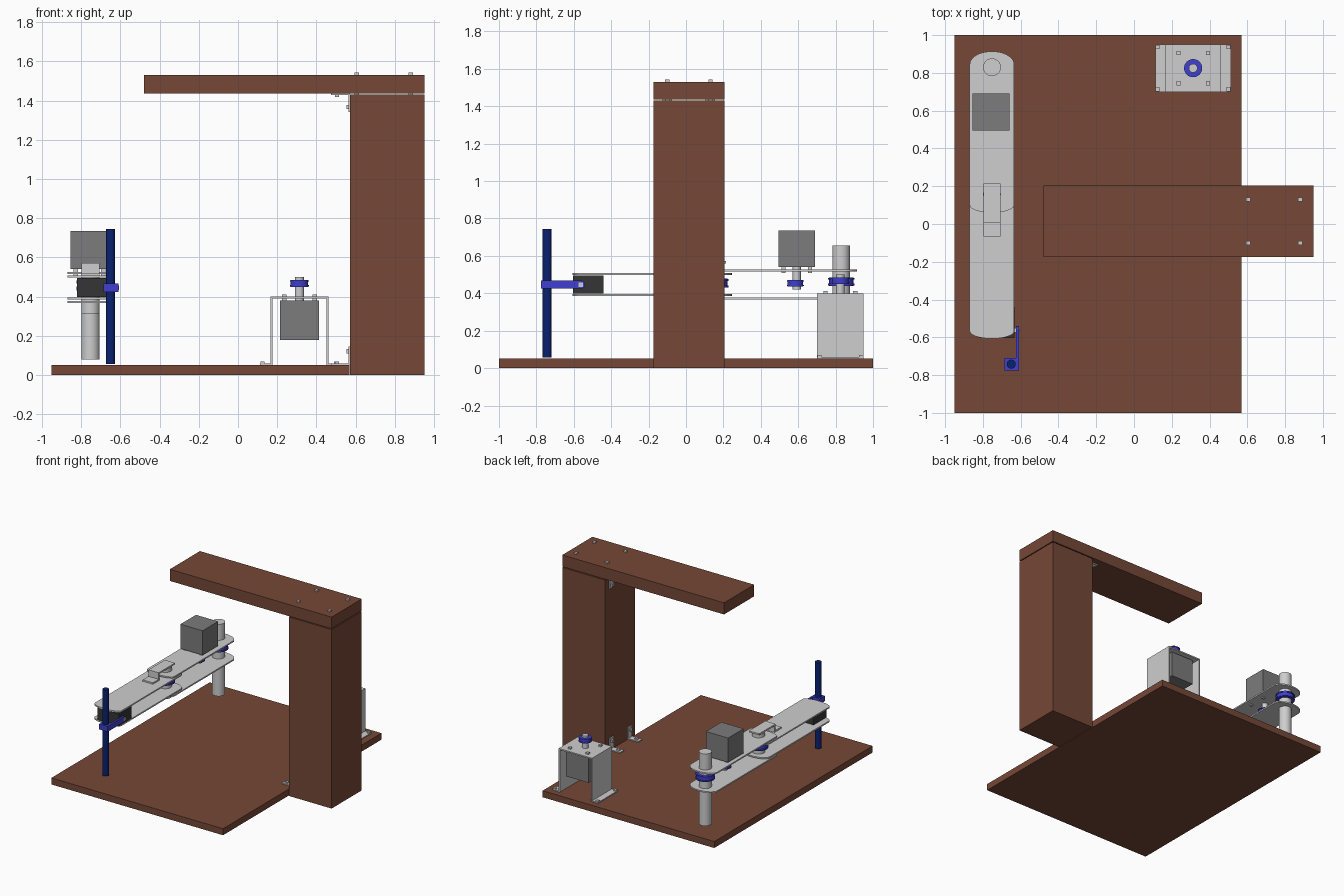
import bpy, bmesh, math

if "Cube" in bpy.data.objects:
    bpy.data.objects.remove(bpy.data.objects["Cube"])

def material(name, rgb):
    m = bpy.data.materials.new(name)
    m.diffuse_color = (*rgb, 1)
    m.use_nodes = True
    m.node_tree.nodes["Principled BSDF"].inputs["Base Color"].default_value = m.diffuse_color
    return m

WOOD = material("brown wood", (0.18, 0.065, 0.038))
METAL = material("light metal", (0.62, 0.62, 0.62))
GREY = material("motor grey", (0.20, 0.20, 0.20))
DARK = material("servo black", (0.035, 0.035, 0.035))
BLUE = material("bright blue", (0.05, 0.05, 0.62))
NAVY = material("navy", (0.003, 0.015, 0.16))

def finish(bm, name, mat, smooth=False):
    bmesh.ops.recalc_face_normals(bm, faces=bm.faces)
    me = bpy.data.meshes.new(name)
    bm.to_mesh(me)
    bm.free()
    me.materials.append(mat)
    ob = bpy.data.objects.new(name, me)
    bpy.context.collection.objects.link(ob)
    if smooth:
        bpy.ops.object.select_all(action='DESELECT')
        ob.select_set(True)
        bpy.context.view_layer.objects.active = ob
        bpy.ops.object.shade_smooth_by_angle(angle=math.radians(35))
    return ob

def box(name, mat, x0, x1, y0, y1, z0, z1):
    bm = bmesh.new()
    bmesh.ops.create_cube(bm, size=1)
    for v in bm.verts:
        v.co = (x1 if v.co.x > 0 else x0, y1 if v.co.y > 0 else y0, z1 if v.co.z > 0 else z0)
    return finish(bm, name, mat)

def prism(name, mat, pts, axis, a0, a1, smooth=False):
    """Extrude a 2D outline along an axis: z takes (x, y), x takes (y, z), y takes (x, z)."""
    put = {'z': lambda p, a: (p[0], p[1], a), 'x': lambda p, a: (a, p[0], p[1]),
           'y': lambda p, a: (p[0], a, p[1])}[axis]
    bm = bmesh.new()
    lo = [bm.verts.new(put(p, a0)) for p in pts]
    hi = [bm.verts.new(put(p, a1)) for p in pts]
    bm.faces.new(lo)
    bm.faces.new(hi)
    for i in range(len(pts)):
        j = (i + 1) % len(pts)
        bm.faces.new((lo[i], lo[j], hi[j], hi[i]))
    return finish(bm, name, mat, smooth)

def cyl(name, mat, x, y, r, z0, z1, n=32):
    pts = [(x + r * math.cos(2 * math.pi * i / n), y + r * math.sin(2 * math.pi * i / n)) for i in range(n)]
    return prism(name, mat, pts, 'z', z0, z1, True)

def bolt(x, y, z0, z1):
    box("bolt", METAL, x - .011, x + .011, y - .011, y + .011, z0, z1)

def pulley(name, x, y, r, z0, z1):
    # two flanges around a slightly narrower belt drum
    cyl(name + "_drum", BLUE, x, y, r * .93, z0, z1)
    t = (z1 - z0) * .25
    cyl(name + "_lower_flange", BLUE, x, y, r, z0 + .002, z0 + t)
    cyl(name + "_upper_flange", BLUE, x, y, r, z1 - t, z1 - .002)

# wooden frame
Y0, Y1 = -.175, .205
box("base_board", WOOD, -.95, .568, -1, 1, 0, .052)
box("column", WOOD, .572, .95, Y0, Y1, 0, 1.43)
box("overhead_arm", WOOD, -.48, .95, Y0, Y1, 1.437, 1.53)

# corner brackets and arm bolts
for y in (-.10, .13):
    for name, zf, s in (("lower_corner_bracket", .052, 1), ("upper_corner_bracket", 1.437, -1)):
        t = .008
        pts = [(.571, zf), (.475, zf), (.475, zf + s * t), (.571 - t, zf + s * t),
               (.571 - t, zf + s * .095), (.571, zf + s * .095)]
        prism(name, METAL, pts, 'y', y - .025, y + .025)
        za, zb = sorted((zf, zf + s * .018))
        bolt(.505, y, za, zb)
        zc = zf + s * .07
        box("bolt", METAL, .552, .571, y - .011, y + .011, zc - .011, zc + .011)
    for x in (.605, .88):
        bolt(x, y, 1.43, 1.542)

# floor motor in its folded bracket
MX, MY = .313, .825
half = [(0, .40), (.148, .40), (.148, .06), (.20, .06), (.20, .052), (.138, .052), (.138, .39), (0, .39)]
outline = [(MX + a, z) for a, z in half[1:-1]] + [(MX - a, z) for a, z in reversed(half[1:-1])]
prism("motor_bracket", METAL, outline, 'y', .70, .95)
box("floor_motor", GREY, MX - .099, MX + .099, MY - .099, MY + .099, .18, .38)
cyl("floor_motor_shaft", METAL, MX, MY, .023, .38, .50)
pulley("floor_motor_pulley", MX, MY, .048, .45, .485)
for sx in (-1, 1):
    for sy in (-1, 1):
        bolt(MX + sx * .078, MY + sy * .08, .375, .412)
        bolt(MX + sx * .188, MY + sy * .112, .055, .07)

# arm links: two plates each, with rounded ends
AX, W = -.752, .118
def link(name, y0, y1, s0, s1, zs):
    n = 20
    arc = [math.pi * i / n for i in range(n + 1)]
    pts = [(AX + W * math.cos(a), y1 - s1 + s1 * math.sin(a)) for a in arc]
    pts += [(AX - W * math.cos(a), y0 + s0 - s0 * math.sin(a)) for a in arc]
    for z in zs:
        prism(name, METAL, pts, 'z', z, z + .011, True)

link("upper_arm_plate", .06, .914, .04, .07, (.367, .516))
link("forearm_plate", -.607, .245, .04, .06, (.386, .497))

# shoulder and elbow joints
cyl("shoulder_post", METAL, AX, .83, .047, .08, .655)
pulley("shoulder_pulley", AX, .83, .071, .44, .485)
cyl("elbow_shaft", METAL, AX, .157, .047, .315, .556)
pulley("elbow_pulley", AX, .157, .071, .43, .478)

# stepped strap over the elbow
strap = [(-.065, .508), (.02, .508), (.02, .56), (.215, .56), (.215, .572),
         (.008, .572), (.008, .52), (-.065, .52)]
prism("elbow_strap", METAL, strap, 'x', AX - .045, AX + .045)

# elbow drive motor
EX, EY = -.757, .592
box("elbow_motor", GREY, EX - .098, EX + .098, EY - .098, EY + .098, .54, .735)
cyl("elbow_motor_shaft", METAL, EX, EY, .022, .42, .54)
pulley("elbow_motor_pulley", EX, EY - .007, .045, .437, .47)
for sx in (-1, 1):
    for sy in (-1, 1):
        bolt(EX + sx * .07, EY + sy * .07, .508, .542)

# wrist servo, pen clamp and pen
box("wrist_servo", DARK, -.82, -.632, -.603, -.44, .398, .496)
R, YC, ZC = .0215, -.562, .446
horn = [(-.775, ZC - R), (YC, ZC - R)]
horn += [(YC + R * math.cos(a), ZC + R * math.sin(a)) for a in
         [-math.pi / 2 + math.pi * i / 10 for i in range(1, 10)]]
horn += [(YC, ZC + R), (-.775, ZC + R)]
prism("servo_horn", BLUE, horn, 'x', -.625, -.61)
box("pen_clamp", BLUE, -.685, -.61, -.775, -.71, ZC - R, ZC + R)
box("horn_screw", METAL, -.64, -.606, YC - .012, YC + .012, ZC - .012, ZC + .012)
cyl("pen", NAVY, -.65, -.742, .024, .058, .745, 16)
